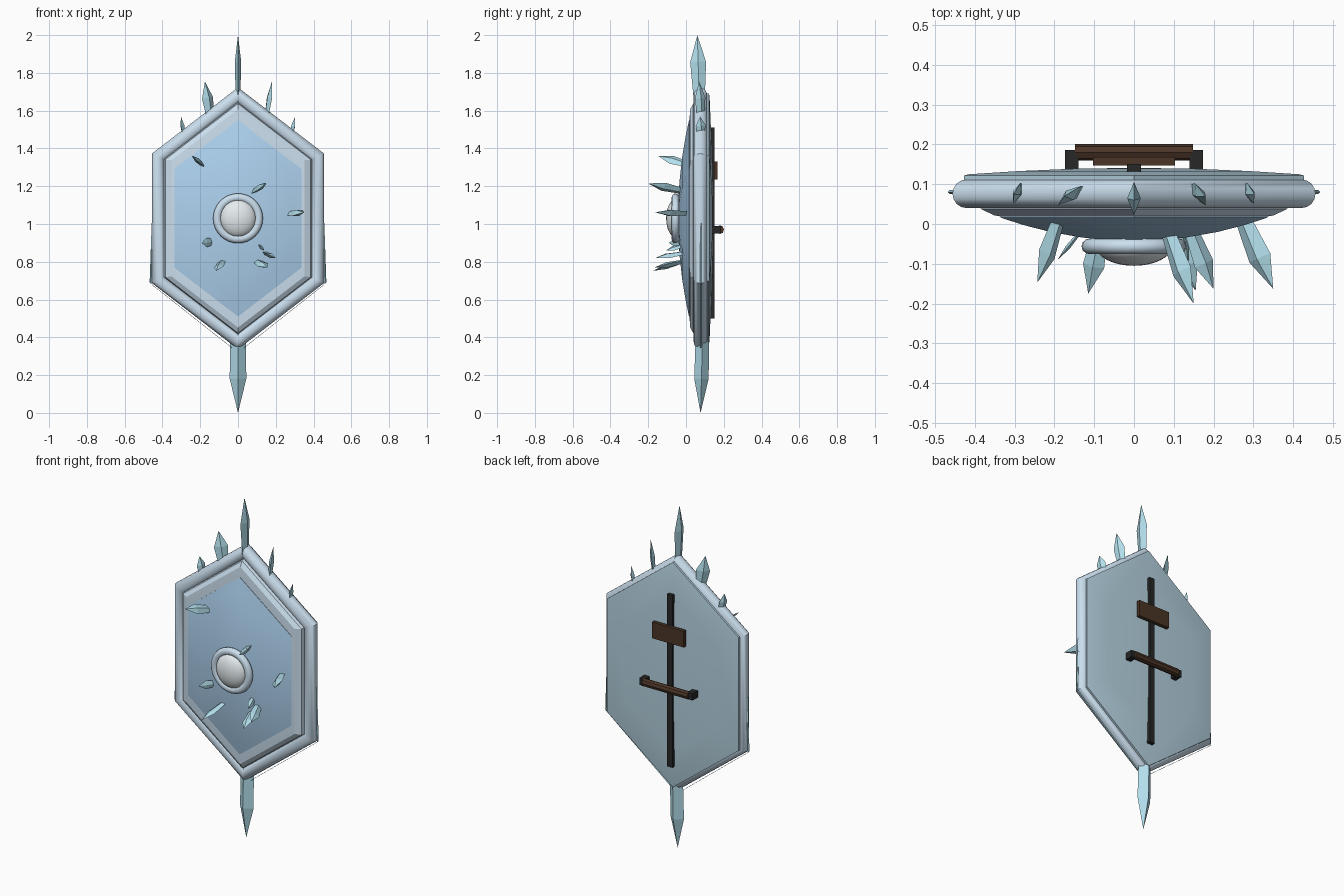
import bpy, bmesh, math
from mathutils import Vector

if "Cube" in bpy.data.objects:
    bpy.data.objects.remove(bpy.data.objects["Cube"])

CZ = 1.03       # height of the shield centre
SLOPE = 0.769   # slope of the slanted hexagon edges


def material(name, rgb):
    m = bpy.data.materials.new(name)
    m.diffuse_color = (*rgb, 1)
    m.use_nodes = True
    m.node_tree.nodes["Principled BSDF"].inputs["Base Color"].default_value = m.diffuse_color
    return m


RIM = material("pale_steel", (0.60, 0.74, 0.86))
PANEL = material("blue_panel", (0.42, 0.64, 0.86))
BACK = material("back_blue", (0.46, 0.64, 0.74))
ICE = material("ice", (0.45, 0.74, 0.84))
PEARL = material("pearl", (0.78, 0.84, 0.86))
DARK = material("dark_strap", (0.02, 0.02, 0.02))
BROWN = material("brown_leather", (0.07, 0.035, 0.02))


def finish(name, bm, mat, smooth=None):
    bmesh.ops.recalc_face_normals(bm, faces=bm.faces)
    me = bpy.data.meshes.new(name)
    bm.to_mesh(me)
    bm.free()
    ob = bpy.data.objects.new(name, me)
    bpy.context.collection.objects.link(ob)
    me.materials.append(mat)
    if smooth:
        bpy.ops.object.select_all(action='DESELECT')
        ob.select_set(True)
        bpy.context.view_layer.objects.active = ob
        bpy.ops.object.shade_smooth_by_angle(angle=math.radians(smooth))
    return ob


def hexagon(a, h, y):
    """Tall hexagon: half width a, half height h."""
    c = h - a * SLOPE
    pts = [(0, h), (a, c), (a, -c), (0, -h), (-a, -c), (-a, c)]
    return [Vector((x, y, CZ + z)) for x, z in pts]


def loft(name, loops, mat, smooth, tip=None, closed=False):
    bm = bmesh.new()
    rings = [[bm.verts.new(p) for p in lp] for lp in loops]
    n = len(rings[0])
    pairs = list(zip(rings, rings[1:])) + ([(rings[-1], rings[0])] if closed else [])
    for r, s in pairs:
        for i in range(n):
            j = (i + 1) % n
            bm.faces.new((r[i], r[j], s[j], s[i]))
    if not closed:
        bm.faces.new(rings[0])
        if tip is None:
            bm.faces.new(rings[-1])
        else:
            t = bm.verts.new(tip)
            for i in range(n):
                bm.faces.new((rings[-1][i], rings[-1][(i + 1) % n], t))
    return finish(name, bm, mat, smooth)


# Round-section hexagonal rim with mitred corners
rim_loops = []
for k in range(16):
    a = 2 * math.pi * k / 16
    d = 0.035 * math.cos(a)
    rim_loops.append(hexagon(0.421 + d, 0.649 + 1.26 * d, 0.076 + 0.036 * math.sin(a)))
loft("rim", rim_loops, RIM, 40, closed=True)

# Stepped border, domed front panel and domed back plate
loft("front_border", [hexagon(*p) for p in (
    (0.40, 0.625, 0.09), (0.385, 0.607, 0.038), (0.352, 0.578, 0.022), (0.33, 0.515, 0.018))], RIM, 15)
loft("front_panel", [hexagon(*p) for p in (
    (0.335, 0.52, 0.06), (0.335, 0.52, 0.016), (0.28, 0.435, -0.002), (0.21, 0.326, -0.02),
    (0.13, 0.20, -0.034), (0.06, 0.093, -0.041))], PANEL, 25, tip=(0, -0.043, CZ))
loft("back_plate", [hexagon(*p) for p in (
    (0.427, 0.66, 0.09), (0.427, 0.66, 0.122), (0.415, 0.642, 0.125), (0.29, 0.449, 0.133),
    (0.15, 0.232, 0.139))], BACK, 25, tip=(0, 0.141, CZ))

# Central boss and its ring
ring = []
for k in range(32):
    a = 2 * math.pi * k / 32
    ring.append([Vector(((0.11 + 0.022 * math.cos(b)) * math.cos(a), -0.056 + 0.02 * math.sin(b),
                         CZ + (0.11 + 0.022 * math.cos(b)) * math.sin(a)))
                 for b in (2 * math.pi * i / 12 for i in range(12))])
loft("boss_ring", ring, RIM, 60, closed=True)
bm = bmesh.new()
bmesh.ops.create_uvsphere(bm, u_segments=32, v_segments=16, radius=1)
for v in bm.verts:
    v.co = Vector((v.co.x * 0.096, -0.055 + v.co.y * 0.05, CZ + v.co.z * 0.1))
finish("boss", bm, PEARL, 60)


# Four-sided ice crystals
def crystal(name, base, tip, width, thick, wide, shoulder=0.55, taper=0.7):
    base, tip = Vector(base), Vector(tip)
    axis = (tip - base).normalized()
    w = Vector(wide)
    w = (w - axis * w.dot(axis)).normalized()
    t = axis.cross(w)

    def section(f, s):
        c = base.lerp(tip, f)
        return [c + w * width * s / 2, c + t * thick * s / 2,
                c - w * width * s / 2, c - t * thick * s / 2]
    loft(name, [section(0, taper), section(shoulder, 1)], ICE, None, tip=tip)


crystal("top_spike", (0, 0.07, 1.66), (0, 0.06, 2.0), 0.084, 0.034, (0, 1, 0), 0.58)
crystal("bottom_spike", (0, 0.088, 0.43), (0, 0.077, 0.0), 0.088, 0.076, (1, 0, 0), 0.58, 0.95)

edge_spikes = [
    ((-0.145, 0.075, 1.56), (-0.175, 0.07, 1.755), 0.075, 0.03, (1, 0.8, 0)),
    ((0.15, 0.08, 1.56), (0.18, 0.07, 1.755), 0.062, 0.026, (-0.5, 1, 0)),
    ((-0.285, 0.08, 1.46), (-0.302, 0.075, 1.57), 0.055, 0.022, (0.35, 1, 0)),
    ((0.28, 0.08, 1.46), (0.303, 0.075, 1.57), 0.055, 0.022, (-0.35, 1, 0))]
for i, s in enumerate(edge_spikes):
    crystal(f"edge_spike_{i + 1}", *s)

front_spikes = [
    ((-0.19, 0.01, 1.315), (-0.243, -0.147, 1.36), 0.06, 0.025, (1, 0, -1)),
    ((0.085, -0.02, 1.175), (0.15, -0.20, 1.215), 0.065, 0.03, (1, 0, 0.9)),
    ((0.275, 0.01, 1.055), (0.35, -0.163, 1.062), 0.065, 0.035, (1, 0, 0.5)),
    ((-0.135, -0.02, 0.905), (-0.192, -0.09, 0.90), 0.05, 0.012, (0, 0, 1)),
    ((-0.085, -0.02, 0.80), (-0.115, -0.175, 0.752), 0.055, 0.025, (1, 0, 0.2)),
    ((0.115, -0.02, 0.885), (0.137, -0.105, 0.86), 0.035, 0.016, (1, 0, -1)),
    ((0.145, -0.02, 0.845), (0.20, -0.163, 0.82), 0.055, 0.025, (1, 0, -0.5)),
    ((0.105, -0.02, 0.80), (0.155, -0.167, 0.77), 0.06, 0.03, (1, 0, 0.2))]
for i, s in enumerate(front_spikes):
    crystal(f"front_spike_{i + 1}", *s)

# Thin frost trim along both lower edges
for side, sx in (("left", -1), ("right", 1)):
    path = [(0.452, 1.0), (0.463, 0.685), (0.02, 0.335)]
    loft(f"frost_trim_{side}", [[Vector((sx * (x + dx), 0.08 + dy, z + dx)) for dx, dy in
         ((-0.006, 0), (0, 0.005), (0.005, 0), (0, -0.005))] for x, z in path], ICE, None)


# Back strap, arm pad and handle
def box(name, x, y, z, mat):
    bm = bmesh.new()
    bmesh.ops.create_cube(bm, size=1)
    for v in bm.verts:
        v.co = Vector([(lo + hi) / 2 + c * (hi - lo) for c, (lo, hi) in zip(v.co, (x, y, z))])
    return finish(name, bm, mat)


box("back_strap", (-0.017, 0.017), (0.125, 0.151), (0.50, 1.51), DARK)
box("arm_pad", (-0.103, 0.103), (0.147, 0.168), (1.235, 1.33), BROWN)
for side, sx in (("left", -1), ("right", 1)):
    box(f"handle_mount_{side}", sorted((sx * 0.14, sx * 0.173)), (0.135, 0.186), (0.95, 0.99), DARK)
bar = [[Vector((x, 0.18 + 0.021 * math.cos(a), 0.97 + 0.023 * math.sin(a)))
        for a in (math.pi * (i / 4) for i in range(8))] for x in (-0.148, 0.148)]
loft("handle_bar", bar, BROWN, None)
